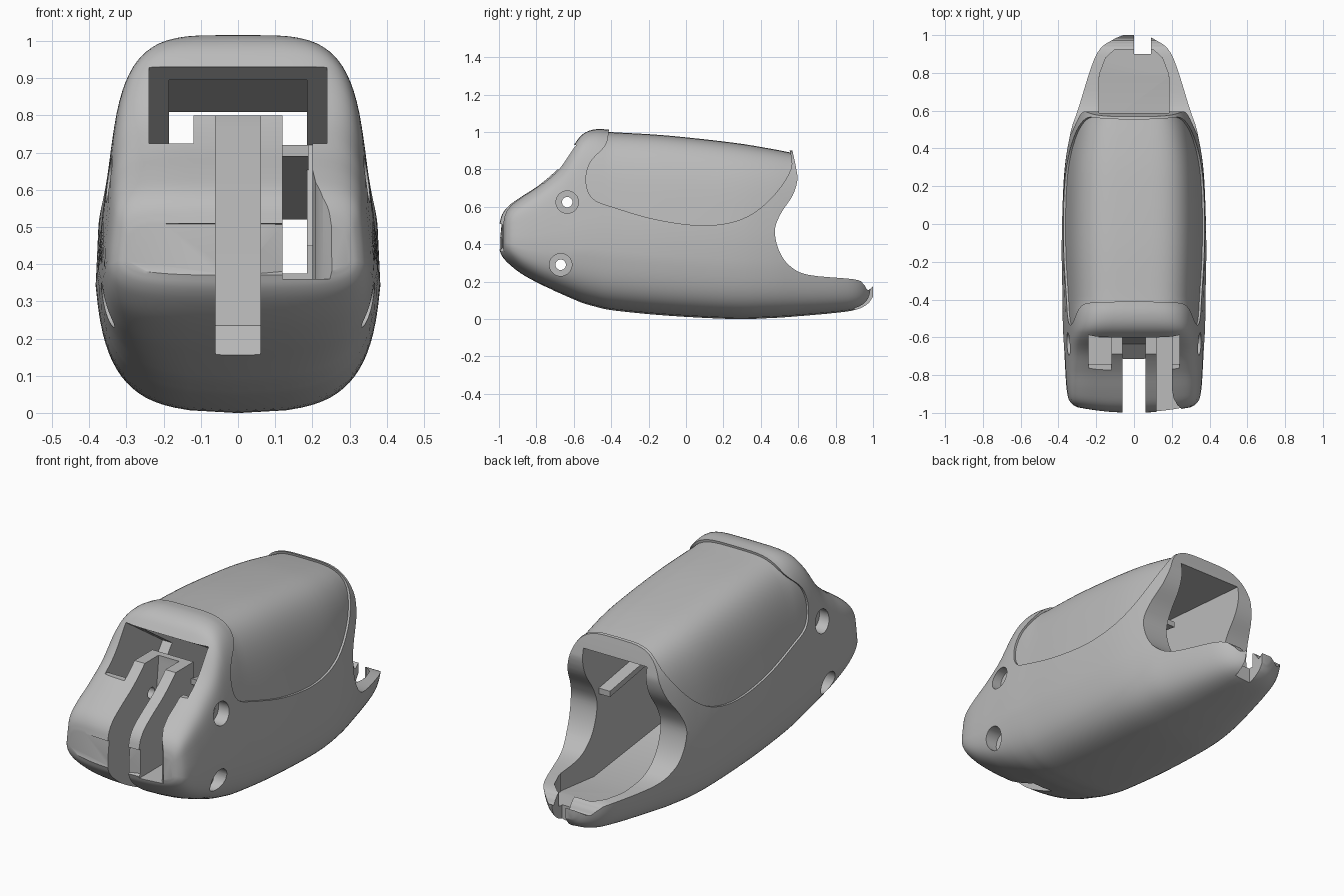
import bpy, bmesh, math
from mathutils import Vector

if "Cube" in bpy.data.objects:
    bpy.data.objects.remove(bpy.data.objects["Cube"])

grey = bpy.data.materials.new("plain grey")
grey.use_nodes = True
grey.diffuse_color = (0.5, 0.5, 0.5, 1)
grey.node_tree.nodes["Principled BSDF"].inputs["Base Color"].default_value = (0.5, 0.5, 0.5, 1)


def make(name, bm):
    bmesh.ops.recalc_face_normals(bm, faces=bm.faces)
    mesh = bpy.data.meshes.new(name)
    bm.to_mesh(mesh)
    bm.free()
    mesh.materials.append(grey)
    ob = bpy.data.objects.new(name, mesh)
    bpy.context.collection.objects.link(ob)
    return ob


def smooth_path(keys, steps):
    """Catmull-Rom resampling of an open list of points."""
    p = [Vector(k) for k in keys]
    p = [p[0] * 2 - p[1]] + p + [p[-1] * 2 - p[-2]]
    out = []
    for a, b, c, d in zip(p, p[1:], p[2:], p[3:]):
        for s in range(steps):
            t = s / steps
            out.append(0.5 * (2 * b + (c - a) * t + (2 * a - 5 * b + 4 * c - d) * t**2
                              + (3 * b - a - 3 * c + d) * t**3))
    return out + [p[-2]]


def prism(name, outline, lo, hi, upright=False):
    """Side outline (y, z) extruded across x, or plan outline (x, y) extruded up z."""
    bm = bmesh.new()
    ends = [[bm.verts.new((p[0], p[1], h) if upright else (h, p[0], p[1]))
             for p in outline] for h in (lo, hi)]
    n = len(outline)
    for i in range(n):
        j = (i + 1) % n
        bm.faces.new((ends[0][i], ends[0][j], ends[1][j], ends[1][i]))
    bm.faces.new(ends[0])
    bm.faces.new(ends[1])
    return make(name, bm)


def box(name, x0, x1, y0, y1, z0, z1):
    return prism(name, [(y0, z0), (y1, z0), (y1, z1), (y0, z1)], x0, x1)


def bore(name, y, z, r, x0, x1, n=32):
    ring = [(y + r * math.cos(math.tau * i / n), z + r * math.sin(math.tau * i / n))
            for i in range(n)]
    return prism(name, ring, x0, x1)


def cut(ob, cutter):
    cutter.hide_render = True
    mod = ob.modifiers.new("cut", "BOOLEAN")
    mod.operation, mod.solver, mod.object = "DIFFERENCE", "EXACT", cutter
    graph = bpy.context.evaluated_depsgraph_get()
    mesh = bpy.data.meshes.new_from_object(ob.evaluated_get(graph))
    ob.modifiers.clear()
    ob.data = mesh
    bpy.data.objects.remove(cutter)


# Hull stations along the length: y, bottom, top, half width
STATIONS = [
    (-1.0, .37, .51, .30), (-.985, .335, .56, .325), (-.95, .295, .605, .347),
    (-.88, .24, .655, .36), (-.78, .185, .72, .367), (-.68, .14, .81, .372),
    (-.60, .105, .93, .376), (-.55, .085, .99, .378), (-.48, .065, 1.015, .38),
    (-.38, .045, 1.01, .382), (-.1, .018, .993, .388), (.25, .0, .955, .378),
    (.45, .005, .923, .35), (.6, .015, .895, .31), (.8, .033, .87, .25),
    (.91, .05, .85, .205), (.97, .08, .8, .145), (1.0, .12, .7, .07)]


def hull(name, shrink=0.0, sides=72):
    bm = bmesh.new()
    rings = []
    for y, zb, zt, w in smooth_path(STATIONS, 4):
        zb, zt, w = zb + shrink, zt - shrink, w - shrink
        # squarer shoulders toward the nose, crowned belly, bowed nose
        shoulder = .5 - .15 * min(1, max(0, (-.42 - y) / .18))
        bow = .03 * min(1, max(0, (-.75 - y) / .25))
        ring = []
        for i in range(sides):
            a = math.tau * i / sides
            c, s = math.cos(a), math.sin(a)
            e = shoulder if s > 0 else .4
            u = math.copysign(abs(c) ** e, c)
            v = math.copysign(abs(s) ** e, s)
            crown = .05 * u * u * max(0, -v)
            z = zb + ((v + 1) / 2 + crown) * (zt - zb)
            taper = 1 - (.31 * (z - .4) if z > .4 else .2 * (.4 - z))
            ring.append(bm.verts.new((u * w * taper, y + bow * u * u, z)))
        rings.append(ring)
    for a, b in zip(rings, rings[1:]):
        for i in range(sides):
            j = (i + 1) % sides
            bm.faces.new((a[i], a[j], b[j], b[i]))
    bm.faces.new(rings[0])
    bm.faces.new(rings[-1])
    return make(name, bm)


body = hull("body")

# Recessed saddle panel over the top and both sides
panel = smooth_path([(-.41, 1.02), (-.43, .93), (-.51, .84), (-.535, .74), (-.5, .645),
                     (-.38, .595), (-.15, .53), (.1, .5), (.3, .535), (.45, .64),
                     (.56, .8), (.55, .93)], 5)
saddle = prism("saddle_cutter", [(-.41, 1.2)] + list(panel) + [(.55, 1.2)], -.6, .6)
cut(saddle, hull("saddle_core", .012))
cut(body, saddle)

# Curved bite at the back, leaving the lower lip
bite = smooth_path([(.565, .92), (.59, .8), (.595, .74), (.57, .66), (.505, .56),
                    (.475, .47), (.5, .36), (.56, .28), (.66, .235), (.9, .212),
                    (.95, .185), (.972, .155), (1.0, .175)], 5)
cut(body, prism("bite_cutter", [(.565, 1.3)] + list(bite) + [(1.2, .18), (1.2, 1.3)], -.6, .6))

# Long inner cavity with a sloping roof, rounded off inside the lip
cut(body, prism("cavity_cutter", [(-.54, .36), (-.54, .9), (.7, .8), (.78, .35),
                                  (.78, .13), (.5, .1), (-.3, .2)], -.185, .185))
half = [(.185, .7), (.18, .8), (.15, .88), (.1, .925)]
cut(body, prism("lip_cutter", half + [(-x, y) for x, y in reversed(half)],
                .13, .5, upright=True))

# Front window with a deep overhanging ceiling, open above and beside the fork
cut(body, prism("window_cutter", [(-1.2, .8), (-.40, .8), (-.59, .93), (-1.2, .93)],
                -.24, .24))
for side in (-1, 1):
    a, b = sorted((side * .12, side * .24))
    cut(body, box("window_side_cutter", a, b, -1.2, -.6, .725, .82))
    cut(body, prism("pocket_cutter", [(-.74, .45), (-.5, .45), (-.283, .72),
                                      (-.40, .8), (-.74, .81)], a, b))
    a, b = sorted((side * .12, side * .185))
    cut(body, box("pocket_back_cutter", a, b, -.6, -.5, .375, .8))

# Open gap beside the fork, rounded at the nose
cut(body, prism("gap_cutter", [(.12, -1.2), (.3, -1.2), (.26, -.985), (.228, -.957),
                               (.209, -.92), (.2, -.87), (.2, -.575), (.12, -.575)],
                .36, .78, upright=True))

# Slot between the fork arms
cut(body, prism("slot_cutter", [(-1.2, 0), (-.72, 0), (-.72, .15), (-.635, .235),
                                (-.575, .77), (-.575, .9), (-1.2, .9)], -.06, .06))

# Cross bolts with wide outer recesses
for y, z in ((-.635, .625), (-.67, .29)):
    cut(body, bore("bolt_cutter", y, z, .028, -.6, .6))
    for side in (-1, 1):
        a, b = sorted((side * .29, side * .6))
        cut(body, bore("recess_cutter", y, z, .06, a, b))

# Notch in the back lip
cut(body, box("notch_cutter", 0, .09, .9, 1.2, -.1, .4))

# Sloping rail along the inside wall
rail = prism("inner_rail", [(-.56, .69), (.46, .52), (.46, .55), (-.56, .72)], .12, .19)

for ob in (body, rail):
    bpy.ops.object.select_all(action="DESELECT")
    ob.select_set(True)
    bpy.context.view_layer.objects.active = ob
    bpy.ops.object.shade_smooth_by_angle(angle=math.radians(30))
